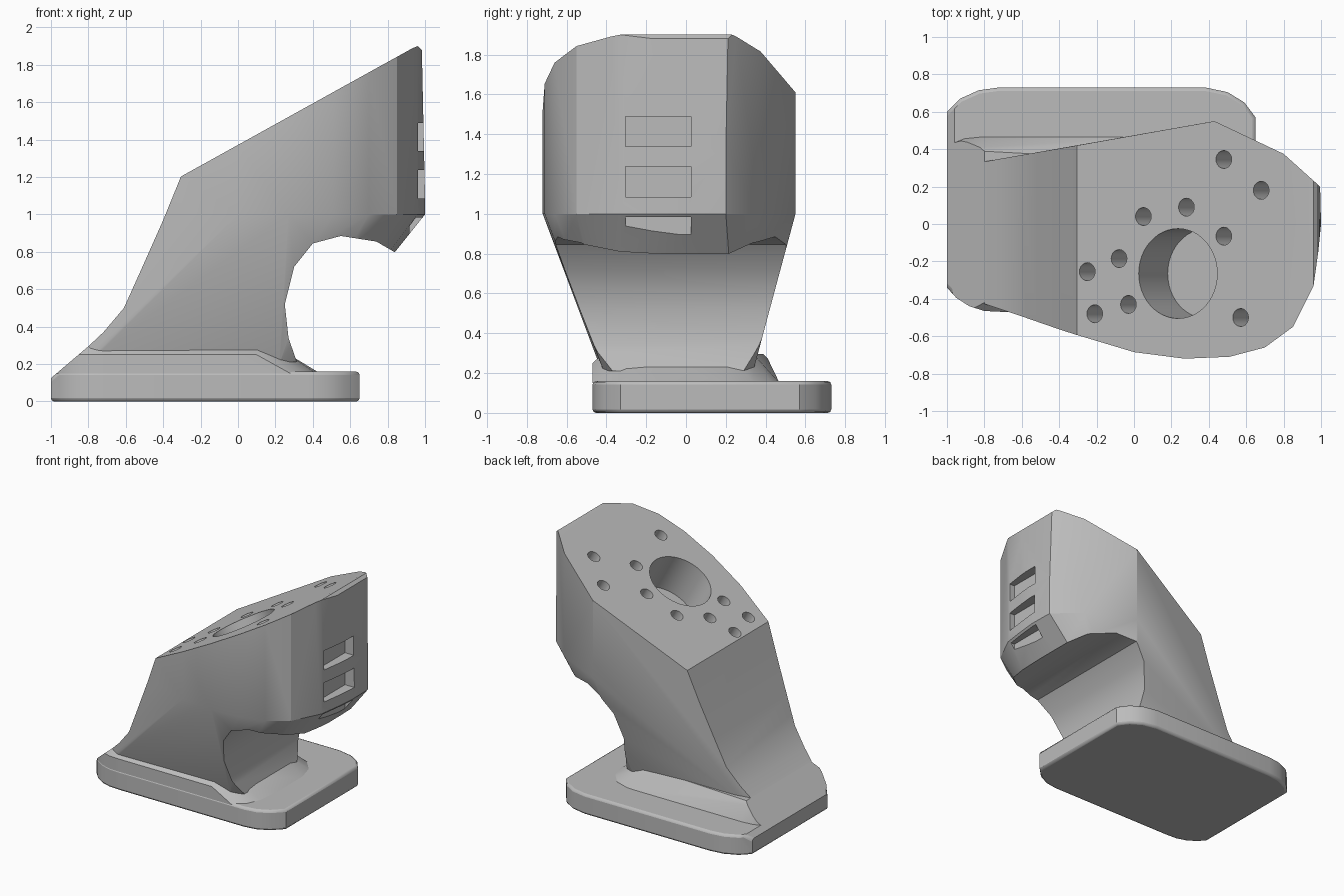
import bpy, bmesh, math
from mathutils import Vector, Matrix

if "Cube" in bpy.data.objects:
    bpy.data.objects.remove(bpy.data.objects["Cube"])

grey = bpy.data.materials.new("plain grey")
grey.use_nodes = True
COLOUR = (0.5, 0.5, 0.5, 1)
grey.diffuse_color = COLOUR
grey.node_tree.nodes["Principled BSDF"].inputs["Base Color"].default_value = COLOUR


def finish(bm, name):
    bmesh.ops.recalc_face_normals(bm, faces=bm.faces)
    mesh = bpy.data.meshes.new(name)
    bm.to_mesh(mesh)
    bm.free()
    mesh.materials.append(grey)
    obj = bpy.data.objects.new(name, mesh)
    bpy.context.collection.objects.link(obj)
    return obj


def prism(points, offset):
    """Extrude a flat polygon of 3D points along an offset."""
    bm = bmesh.new()
    face = bm.faces.new([bm.verts.new(p) for p in points])
    grown = bmesh.ops.extrude_face_region(bm, geom=[face])
    verts = [g for g in grown["geom"] if isinstance(g, bmesh.types.BMVert)]
    bmesh.ops.translate(bm, verts=verts, vec=offset)
    return bm


def hull(layers):
    """Convex hull through flat outlines given as (height, points)."""
    bm = bmesh.new()
    for z, outline in layers:
        for x, y in outline:
            bm.verts.new((x, y, z))
    res = bmesh.ops.convex_hull(bm, input=bm.verts)
    loose = {g for g in res["geom_interior"] + res["geom_unused"]
             if isinstance(g, bmesh.types.BMVert)}
    bmesh.ops.delete(bm, geom=list(loose), context='VERTS')
    bmesh.ops.dissolve_limit(bm, angle_limit=0.01, verts=bm.verts, edges=bm.edges)
    return bm


def slope_cut(bm):
    """Trim the sloping end of the foot."""
    res = bmesh.ops.bisect_plane(
        bm, geom=bm.verts[:] + bm.edges[:] + bm.faces[:],
        plane_co=(-1, 0, 0.125), plane_no=(-0.17, 0, 0.2), clear_outer=True)
    edges = [g for g in res["geom_cut"] if isinstance(g, bmesh.types.BMEdge)]
    bmesh.ops.contextual_create(bm, geom=edges)


def activate(obj):
    bpy.ops.object.select_all(action='DESELECT')
    obj.select_set(True)
    bpy.context.view_layer.objects.active = obj


def boolean(obj, cutter, operation):
    mod = obj.modifiers.new("cut", 'BOOLEAN')
    mod.operation, mod.object, mod.solver = operation, cutter, 'EXACT'
    activate(obj)
    bpy.ops.object.modifier_apply(modifier=mod.name)
    bpy.data.objects.remove(cutter)


def smooth(obj, degrees):
    activate(obj)
    bpy.ops.object.shade_smooth_by_angle(angle=math.radians(degrees))


# Base plate with rounded corners and a sloping end
plate_outline = [
    (-1, -0.34), (-0.95, -0.395), (-0.88, -0.44), (-0.8, -0.465), (-0.7, -0.47),
    (0.38, -0.47), (0.48, -0.455), (0.57, -0.41), (0.65, -0.33),
    (0.65, 0.57), (0.59, 0.65), (0.5, 0.705), (0.38, 0.73),
    (-0.72, 0.73), (-0.83, 0.715), (-0.93, 0.67), (-1, 0.6)]
bm = prism([(x, y, 0) for x, y in plate_outline], (0, 0, 0.16))
slope_cut(bm)
plate = finish(bm, "base_plate")
bevel = plate.modifiers.new("soft edges", 'BEVEL')
bevel.width, bevel.segments = 0.018, 2
bevel.limit_method, bevel.angle_limit = 'ANGLE', math.radians(60)
smooth(plate, 30)

# Raised collar around the foot of the neck
front_corner = plate_outline[:5]
bm = hull([
    (0.15, front_corner + [(0.28, -0.47), (0.37, -0.41), (0.42, -0.3), (0.44, -0.1),
                           (0.44, 0.2), (0.4, 0.34), (0.32, 0.43), (0.2, 0.47),
                           (-0.8, 0.47), (-0.9, 0.46), (-1, 0.42)]),
    (0.25, front_corner + [(0.1, -0.47)]),
    (0.295, [(-1, -0.33), (-0.8, -0.42), (0.1, -0.42), (0.2, -0.3), (0.2, 0.22),
             (0.1, 0.34), (-0.78, 0.34), (-1, 0.4)])])
slope_cut(bm)
smooth(finish(bm, "foot_collar"), 25)

# Body: head outline tapering down to the neck foot
head_outline = [
    (-0.46, 0.39), (0.43, 0.55), (0.8, 0.375), (0.995, 0.2), (1, 0),
    (0.985, -0.15), (0.96, -0.33), (0.85, -0.55), (0.7, -0.66), (0.51, -0.71),
    (0.27, -0.72), (0, -0.685), (-0.3, -0.595), (-0.46, -0.545)]
neck_outline = [(-0.82, -0.42), (0.22, -0.41), (0.36, -0.34), (0.36, 0.26),
                (0.22, 0.335), (-0.82, 0.33)]
body = finish(hull([(2.0, head_outline), (1.0, head_outline), (0.2, neck_outline)]),
              "body")

# Side profile trims the sloping top, the back of the neck and the scoop
profile = [
    (-0.7, 0.21), (-0.8, 0.295), (-0.72, 0.37), (-0.61, 0.5), (-0.52, 0.7),
    (-0.4, 0.97), (-0.305, 1.203), (0.935, 1.89), (0.96, 1.9), (0.983, 1.88),
    (1.003, 0.95), (1.0, 0.68), (0.84, 0.797), (0.74, 0.855), (0.55, 0.885),
    (0.4, 0.845), (0.3, 0.72), (0.25, 0.52), (0.27, 0.34), (0.315, 0.21)]
boolean(body, finish(prism([(x, -1, z) for x, z in profile], (0, 2, 0)), "profile"),
        'INTERSECT')

# Round holes drilled square to the sloping top
tilt = math.atan2(1.89 - 1.203, 0.935 + 0.305)


def drill(x, y, radius, depth, sides):
    bm = bmesh.new()
    top = Vector((x, y, 1.203 + (x + 0.305) * math.tan(tilt)))
    place = Matrix.Translation(top) @ Matrix.Rotation(-tilt, 4, 'Y')
    bmesh.ops.create_cone(bm, cap_ends=True, segments=sides, radius1=radius,
                          radius2=radius, depth=2 * depth, matrix=place)
    boolean(body, finish(bm, "drill"), 'DIFFERENCE')


drill(0.235, -0.265, 0.24, 0.32, 48)
for x, y in [(0.48, 0.345), (0.68, 0.18), (0.28, 0.09), (0.05, 0.04), (-0.08, -0.185),
             (-0.25, -0.255), (-0.03, -0.43), (-0.21, -0.48), (0.57, -0.5),
             (0.48, -0.065)]:
    drill(x, y, 0.048, 0.22, 20)

# Three slots in the upright end
for i in range(3):
    low = 1.338 - 0.253 * i
    corners = [(0.918, -0.305, low), (1.1, -0.305, low), (1.1, 0.025, low),
               (0.918, 0.025, low)]
    boolean(body, finish(prism(corners, (0, 0, 0.152)), "slot"), 'DIFFERENCE')
smooth(body, 25)
